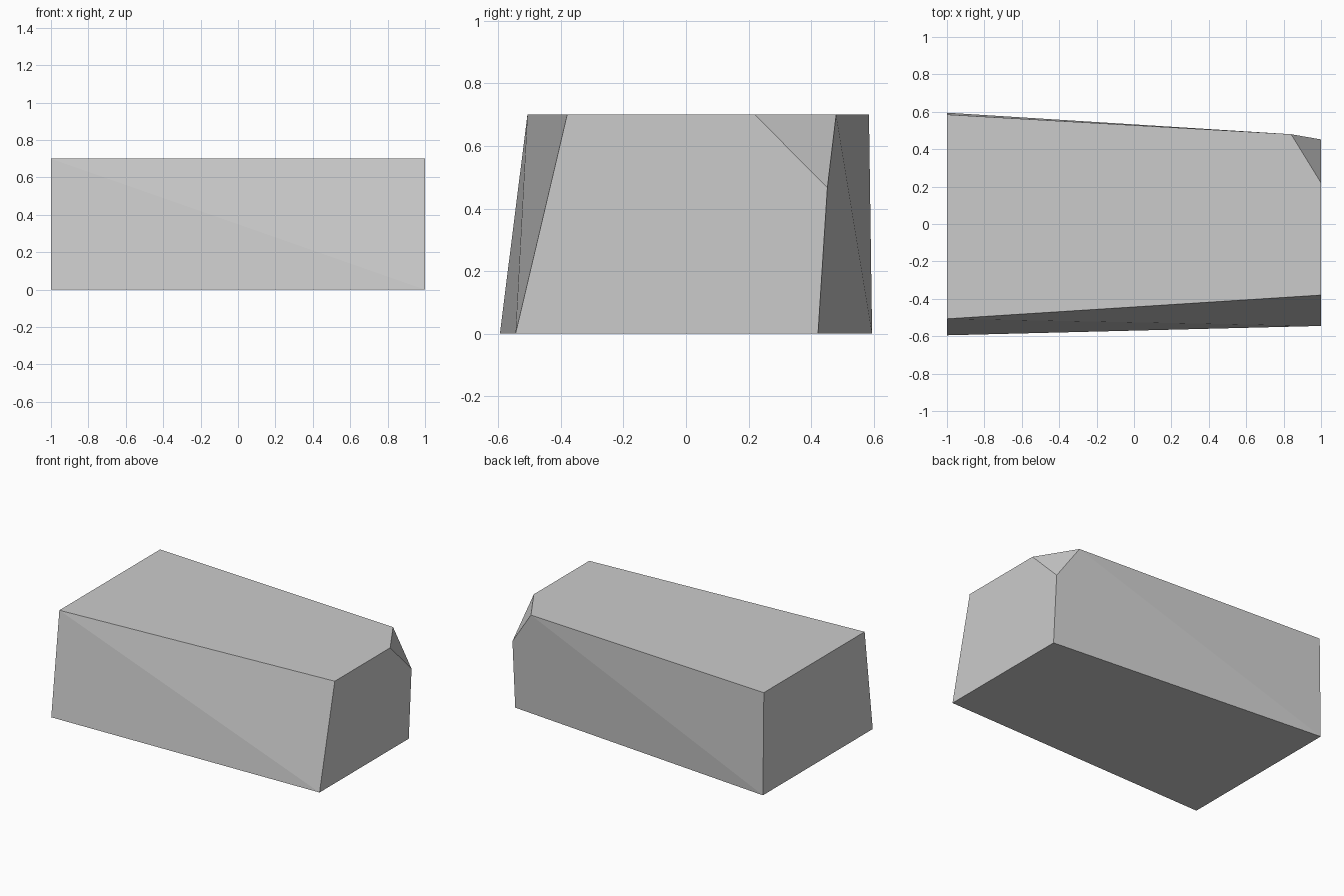
import bpy
import bmesh
from math import radians

cube = bpy.data.objects.get("Cube")
if cube:
    bpy.data.objects.remove(cube, do_unlink=True)

HEIGHT = 0.7


def make_material(name, colour):
    mat = bpy.data.materials.new(name)
    mat.use_nodes = True
    mat.diffuse_color = colour
    mat.node_tree.nodes["Principled BSDF"].inputs["Base Color"].default_value = colour
    return mat


# Tapered end outlines, wide on the right and narrow on the left
wide_end = [(-1, -0.595, 0), (-1, 0.595, 0), (-1, 0.585, HEIGHT), (-1, -0.507, HEIGHT)]
narrow_end = [(1, -0.545, 0), (1, 0.422, 0), (1, -0.38, HEIGHT)]
# Three points of the chipped top corner
chipped_corner = [(1, 0.22, HEIGHT), (1, 0.452, 0.467), (0.84, 0.48, HEIGHT)]

# Faceted block spanning the ends and the chip
bm = bmesh.new()
for point in wide_end + narrow_end + chipped_corner:
    bm.verts.new(point)
bmesh.ops.convex_hull(bm, input=bm.verts)
bmesh.ops.dissolve_limit(bm, angle_limit=radians(0.5), verts=bm.verts, edges=bm.edges)
bmesh.ops.recalc_face_normals(bm, faces=bm.faces)

mesh = bpy.data.meshes.new("stone_block")
bm.to_mesh(mesh)
bm.free()
mesh.materials.append(make_material("light_grey_stone", (0.6, 0.6, 0.6, 1)))
block = bpy.data.objects.new("stone_block", mesh)
bpy.context.collection.objects.link(block)
